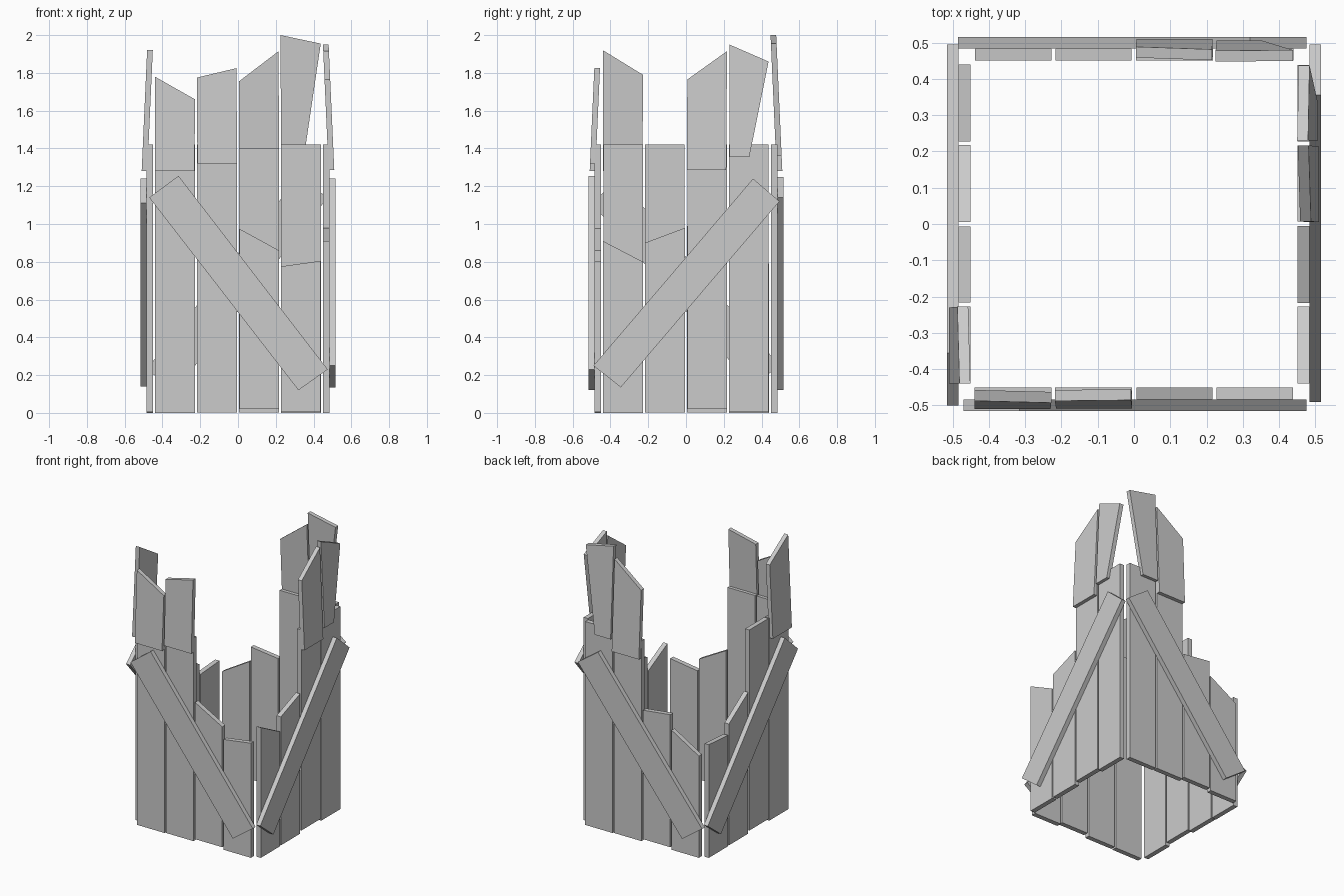
import bpy, bmesh
from mathutils import Matrix
from math import pi

if "Cube" in bpy.data.objects:
    bpy.data.objects.remove(bpy.data.objects["Cube"])

def board(name, side, outline, depth, thick):
    """Extruded outline (u along wall, z) at outer depth(z), turned to its side."""
    bm = bmesh.new()
    outer = [bm.verts.new((u, -depth(z), z)) for u, z in outline]
    inner = [bm.verts.new((u, -depth(z) + thick, z)) for u, z in outline]
    bm.faces.new(outer)
    bm.faces.new(inner[::-1])
    n = len(outline)
    for i in range(n):
        j = (i + 1) % n
        bm.faces.new((outer[i], inner[i], inner[j], outer[j]))
    bmesh.ops.recalc_face_normals(bm, faces=bm.faces)
    bm.transform(Matrix.Rotation(side * pi / 2, 4, 'Z'))
    me = bpy.data.meshes.new(name)
    bm.to_mesh(me)
    bm.free()
    bpy.context.collection.objects.link(bpy.data.objects.new(name, me))

SPANS = [(-.44, -.228), (-.218, -.005), (.007, .217), (.227, .438)]
FOOT = [.005, .008, .025, .01]

# Each wall: plank top heights (left, right), upper boards as outlines, brace corners
WALLS = {
    "front": dict(
        tops=[(1.42, 1.42), (1.42, 1.42), (.975, .86), (.775, .805)],
        upper=[[(-.44, 1.28), (-.23, 1.28), (-.228, 1.66), (-.44, 1.78)],
               [(-.215, 1.32), (-.005, 1.32), (-.008, 1.825), (-.218, 1.775)]],
        brace=[(-.47, 1.14), (.32, .12), (.475, .23), (-.315, 1.255)]),
    "right": dict(
        tops=[(.91, .80), (.90, .98), (1.42, 1.42), (1.42, 1.42)],
        upper=[[(.005, 1.285), (.213, 1.285), (.217, 1.915), (.007, 1.765)],
               [(.23, 1.355), (.335, 1.355), (.437, 1.86), (.23, 1.95)]],
        brace=[(-.49, .25), (-.345, .135), (.495, 1.12), (.355, 1.24)]),
    "back": dict(
        tops=[(1.42, 1.42), (1.40, 1.40), (.92, .945), (.84, .715)],
        upper=[[(-.35, 1.36), (-.228, 1.36), (-.225, 2.0), (-.438, 1.955)],
               [(-.217, 1.28), (-.007, 1.28), (-.005, 1.755), (-.215, 1.915)]],
        brace=[(-.475, 1.14), (.33, .12), (.485, .23), (-.32, 1.25)]),
    "left": dict(
        tops=[(.79, .775), (.85, .99), (1.42, 1.42), (1.42, 1.42)],
        upper=[[(.23, 1.28), (.44, 1.28), (.44, 1.92), (.228, 1.79)]],
        brace=[(-.495, .25), (-.35, .14), (.50, 1.11), (.355, 1.24)]),
}

for side, (wall, w) in enumerate(WALLS.items()):
    # upright planks
    for i, ((a, b), (ta, tb)) in enumerate(zip(SPANS, w["tops"])):
        board(f"{wall}_plank_{i + 1}", side,
              [(a, FOOT[i] - .005), (b, FOOT[i] - .005), (b, tb), (a, ta)],
              lambda z: .484, .033)
    # upper boards lapped outside, leaning inward
    for i, outline in enumerate(w["upper"]):
        board(f"{wall}_upper_board_{i + 1}", side, outline,
              lambda z: .509 - .045 * (z - 1.3), .03)
    # diagonal brace
    board(f"{wall}_brace", side, w["brace"], lambda z: .515, .031)
